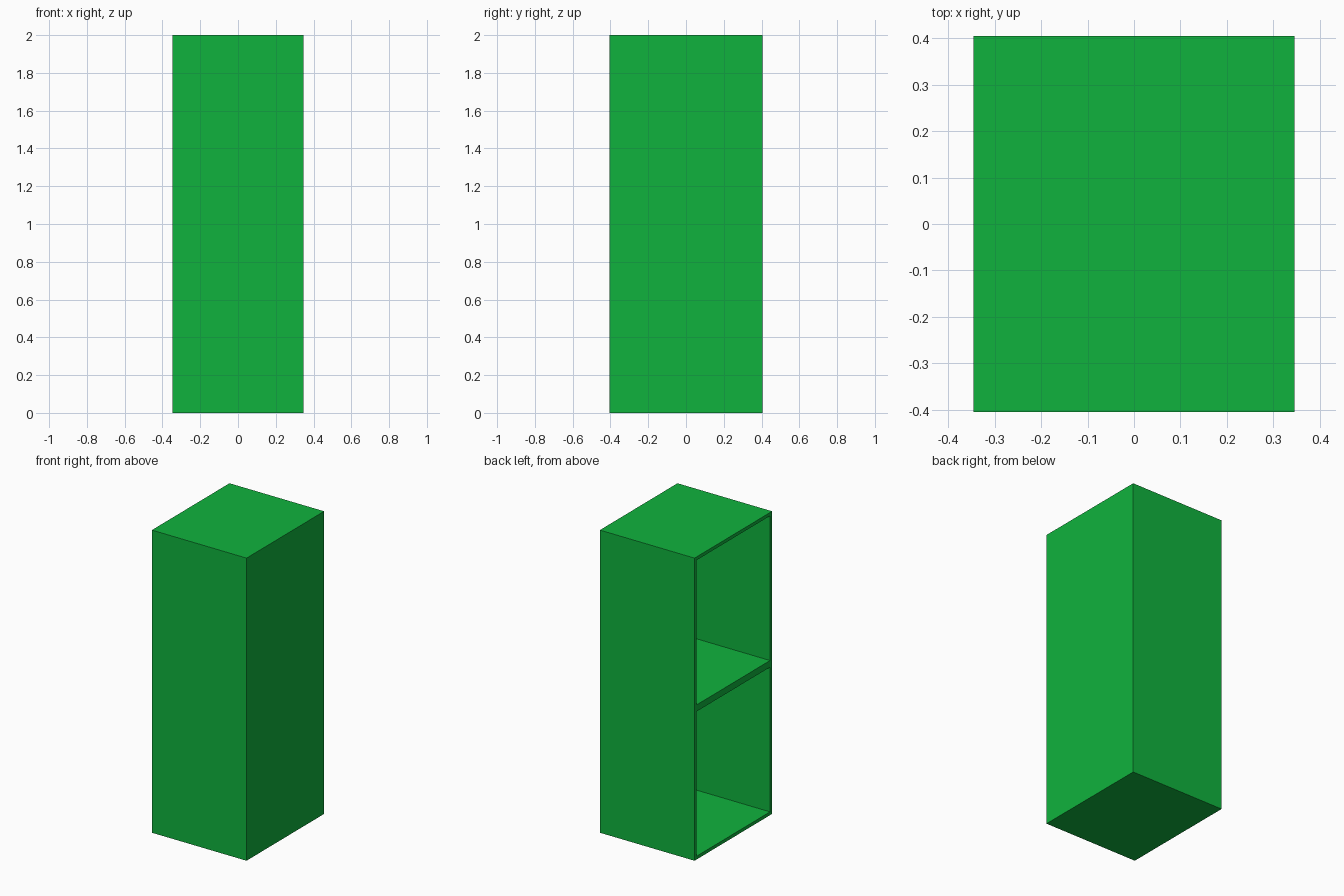
import bpy, bmesh
from mathutils import Vector

if "Cube" in bpy.data.objects:
    bpy.data.objects.remove(bpy.data.objects["Cube"])

W, D, H = 0.692, 0.81, 2.0   # size in x, y, z
T = 0.022                    # panel thickness

bm = bmesh.new()

# Solid block standing on the ground
bmesh.ops.create_cube(bm, size=1.0)
bmesh.ops.scale(bm, vec=(W, D, H), verts=bm.verts)
bmesh.ops.translate(bm, vec=(0, 0, H / 2), verts=bm.verts)

# Split at mid height into two compartments
bmesh.ops.bisect_plane(bm, geom=bm.verts[:] + bm.edges[:] + bm.faces[:],
                       plane_co=(0, 0, H / 2), plane_no=(0, 0, 1))

# Open side (-x): inset each half, then push it in to leave a thin back panel
bm.normal_update()
openings = [f for f in bm.faces if f.normal.x < -0.9]
bmesh.ops.inset_individual(bm, faces=openings, thickness=T, use_even_offset=True)
pushed = bmesh.ops.extrude_discrete_faces(bm, faces=openings)["faces"]
bmesh.ops.translate(bm, vec=Vector((W - T, 0, 0)),
                    verts=list({v for f in pushed for v in f.verts}))
bmesh.ops.recalc_face_normals(bm, faces=bm.faces)

mesh = bpy.data.meshes.new("open_cabinet")
bm.to_mesh(mesh)
bm.free()

# Green finish
green = bpy.data.materials.new("green")
green.diffuse_color = (0.005, 0.45, 0.047, 1)
green.use_nodes = True
green.node_tree.nodes["Principled BSDF"].inputs["Base Color"].default_value = green.diffuse_color
mesh.materials.append(green)

cabinet = bpy.data.objects.new("open_cabinet", mesh)
bpy.context.collection.objects.link(cabinet)
